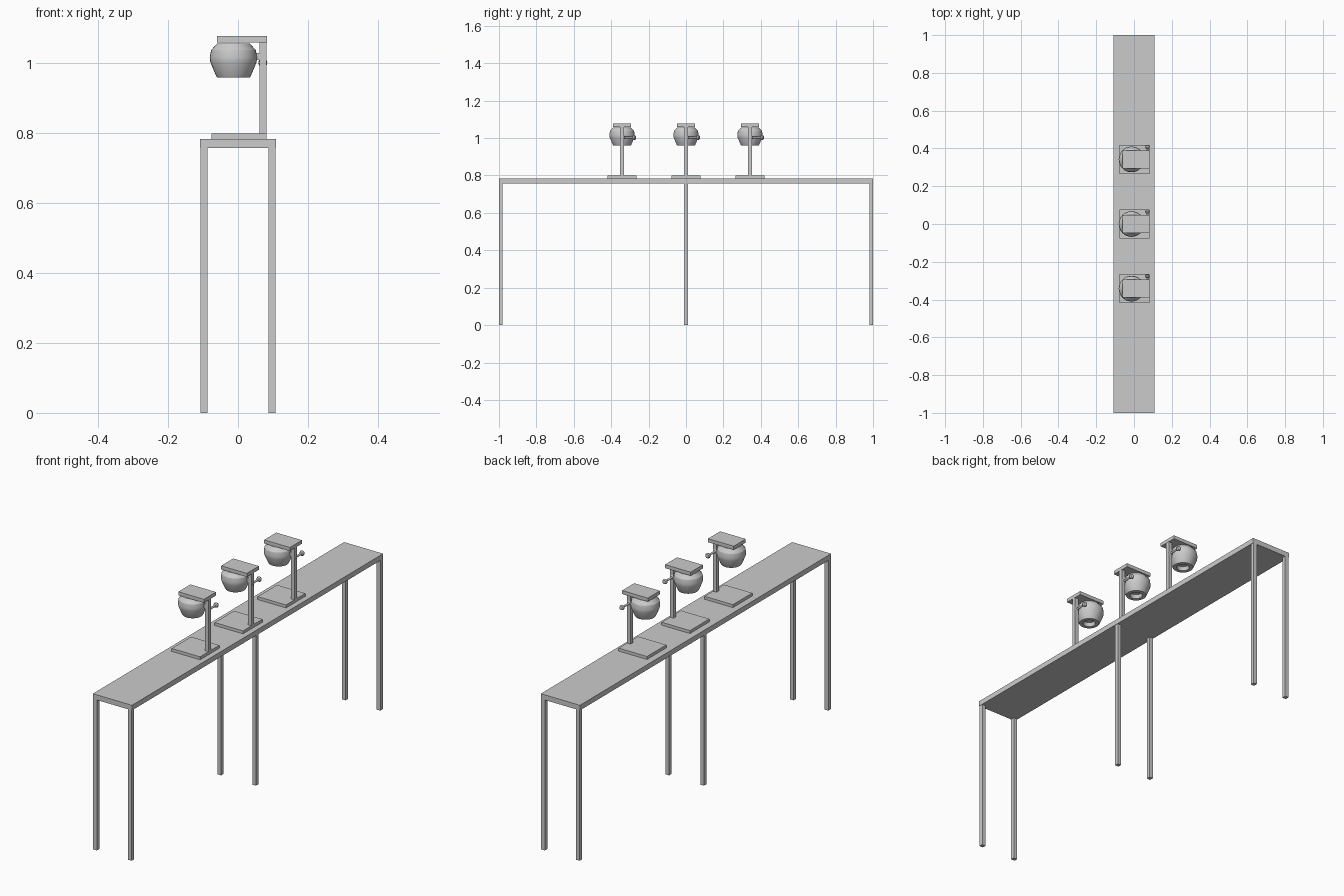
import bpy, math
from mathutils import Matrix

if "Cube" in bpy.data.objects:
    bpy.data.objects.remove(bpy.data.objects["Cube"])


def box(name, x0, x1, y0, y1, z0, z1):
    bpy.ops.mesh.primitive_cube_add(size=1, location=((x0 + x1) / 2, (y0 + y1) / 2, (z0 + z1) / 2))
    ob = bpy.context.object
    ob.name = name
    ob.data.transform(Matrix.Diagonal((x1 - x0, y1 - y0, z1 - z0, 1)))
    return ob


def lathe(name, profile, loc, sides, rot=(0, 0, 0), smooth=False):
    # profile of (radius, height) points; zero radius closes the ends
    verts, rings, faces = [], [], []
    for r, h in profile:
        n = 1 if r == 0 else sides
        rings.append([len(verts) + i for i in range(n)])
        verts += [(r * math.cos(2 * math.pi * i / sides), r * math.sin(2 * math.pi * i / sides), h)
                  for i in range(n)]
    for a, b in zip(rings, rings[1:]):
        for i in range(sides):
            j = (i + 1) % sides
            quad = [a[i % len(a)], a[j % len(a)], b[j % len(b)], b[i % len(b)]]
            faces.append(list(dict.fromkeys(quad)))
    me = bpy.data.meshes.new(name)
    me.from_pydata(verts, [], faces)
    ob = bpy.data.objects.new(name, me)
    bpy.context.collection.objects.link(ob)
    ob.location, ob.rotation_euler = loc, rot
    if smooth:
        bpy.ops.object.select_all(action='DESELECT')
        ob.select_set(True)
        bpy.context.view_layer.objects.active = ob
        bpy.ops.object.shade_smooth_by_angle(angle=math.radians(20))
    return ob


# Long narrow table
box("table_top", -0.109, 0.109, -1, 1, 0.758, 0.784)
for y in (-0.99, 0, 0.99):
    for x in (-0.097, 0.097):
        box("table_leg", x - 0.01, x + 0.01, y - 0.01, y + 0.01, 0, 0.76)

# Hollow-bottomed drum profile, from recess floor out and up to the lid
drum = [(0, 0.978), (0.024, 0.978), (0.030, 0.960), (0.047, 0.960), (0.050, 0.965),
        (0.066, 1.003), (0.068, 1.018), (0.064, 1.038), (0.047, 1.057), (0, 1.057)]
# Side handle profile: collar, thin rod, round knob
handle = [(0, 0), (0.012, 0), (0.012, 0.010), (0.005, 0.013), (0.005, 0.056),
          (0.010, 0.059), (0.013, 0.066), (0.010, 0.073), (0, 0.076)]

# Three stands in a row
for y in (-0.342, 0, 0.342):
    box("stand_base", -0.076, 0.082, y - 0.077, y + 0.077, 0.784, 0.799)
    box("stand_post", 0.062, 0.082, y - 0.01, y + 0.01, 0.79, 1.07)
    box("stand_top_plate", -0.06, 0.083, y - 0.048, y + 0.048, 1.06, 1.078)
    lathe("drum", drum, (-0.013, y, 0), 32, smooth=True)
    box("drum_bracket", 0.04, 0.065, y - 0.006, y + 0.006, 1.01, 1.03)
    lathe("handle", handle, (0.071, y, 1.002), 12, rot=(-math.pi / 2, 0, 0), smooth=True)
